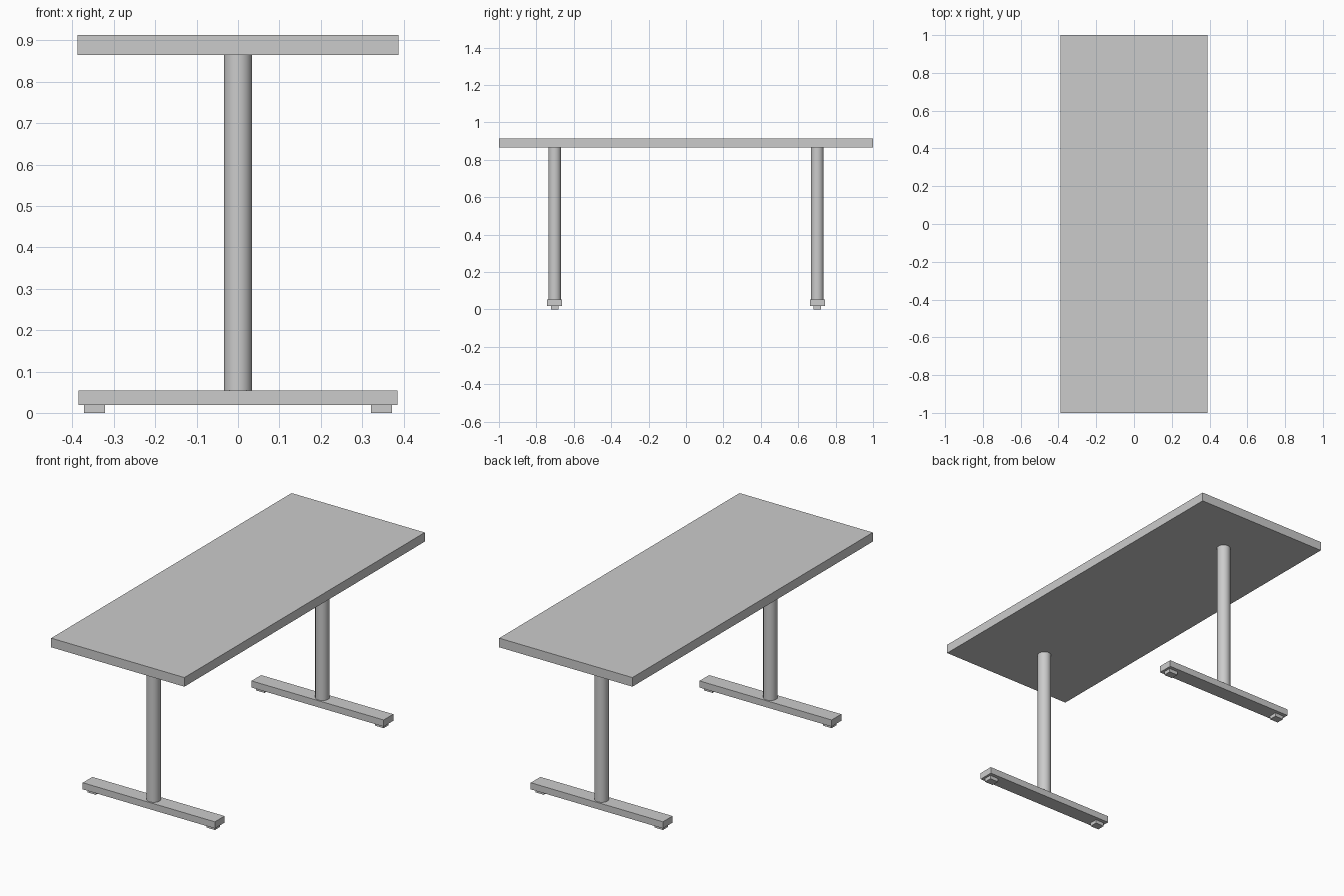
import bpy

if "Cube" in bpy.data.objects:
    bpy.data.objects.remove(bpy.data.objects["Cube"])


def box(name, center, size):
    bpy.ops.mesh.primitive_cube_add(size=1, location=center)
    ob = bpy.context.object
    ob.name = name
    ob.scale = size
    bpy.ops.object.transform_apply(location=False, rotation=False, scale=True)
    return ob


def span_box(name, x, y, half_x, half_y, z0, z1):
    return box(name, (x, y, (z0 + z1) / 2), (2 * half_x, 2 * half_y, z1 - z0))


# Table top
span_box("table_top", 0, 0, 0.388, 1.0, 0.865, 0.913)

# Two T-shaped legs
for side, y in (("front", -0.702), ("back", 0.702)):
    # Round column
    z0, z1 = 0.054, 0.865
    bpy.ops.mesh.primitive_cylinder_add(vertices=32, radius=0.034, depth=z1 - z0,
                                        location=(0, y, (z0 + z1) / 2))
    column = bpy.context.object
    column.name = side + "_column"
    bpy.ops.object.shade_smooth_by_angle()

    # Floor bar
    span_box(side + "_foot_bar", 0, y, 0.385, 0.04, 0.019, 0.054)

    # Levelling pads under both ends of the bar
    for end, x in (("left", -0.347), ("right", 0.347)):
        span_box(f"{side}_{end}_pad", x, y, 0.025, 0.021, 0.0, 0.019)
